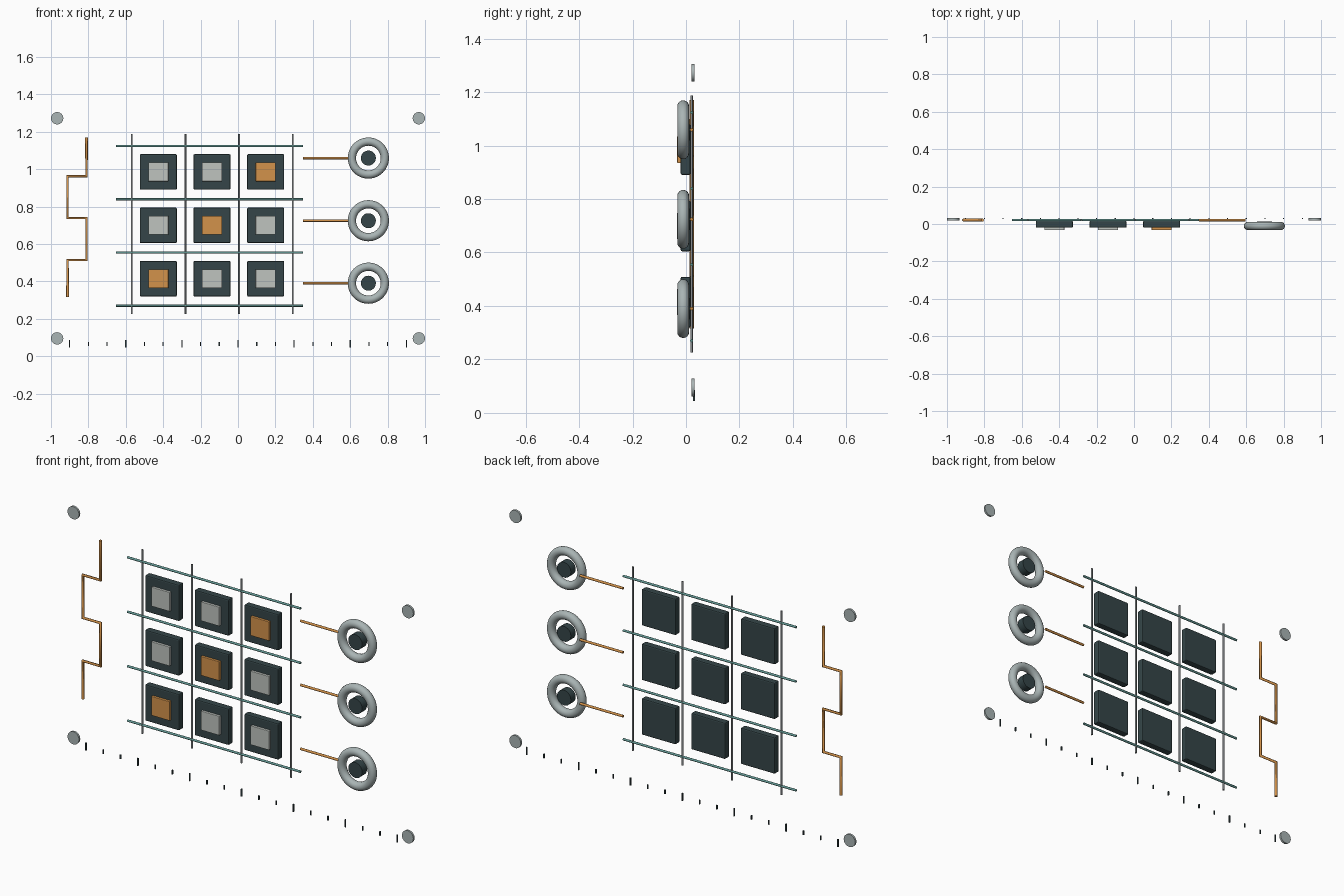
import bpy, math
from mathutils import Vector

if "Cube" in bpy.data.objects:
    bpy.data.objects.remove(bpy.data.objects["Cube"])


def material(name, rgb):
    m = bpy.data.materials.new(name)
    m.diffuse_color = (*rgb, 1)
    m.use_nodes = True
    m.node_tree.nodes["Principled BSDF"].inputs["Base Color"].default_value = m.diffuse_color
    return m


DARK = material("dark_slate", (0.035, 0.06, 0.065))
LIGHT = material("pale_grey", (0.52, 0.55, 0.52))
COPPER = material("copper", (0.65, 0.29, 0.07))
TEAL = material("teal", (0.13, 0.33, 0.31))
STEEL = material("steel", (0.4, 0.46, 0.46))
GREY = material("mid_grey", (0.25, 0.27, 0.28))


def finish(name, mat, smooth=False):
    ob = bpy.context.object
    ob.name = name
    ob.data.materials.append(mat)
    if smooth:
        bpy.ops.object.shade_smooth_by_angle(angle=math.radians(40))
    return ob


def box(name, x, z, w, h, y0, y1, mat, bevel=0):
    bpy.ops.mesh.primitive_cube_add(size=1, location=(x, (y0 + y1) / 2, z))
    bpy.context.object.scale = (w, y1 - y0, h)
    bpy.ops.object.transform_apply(location=False, rotation=False, scale=True)
    ob = finish(name, mat)
    if bevel:
        b = ob.modifiers.new("edge", 'BEVEL')
        b.width, b.segments = bevel, 2
    return ob


def disc(name, x, z, r, y0, y1, mat):
    bpy.ops.mesh.primitive_cylinder_add(vertices=32, radius=r, depth=y1 - y0,
                                        location=(x, (y0 + y1) / 2, z),
                                        rotation=(math.pi / 2, 0, 0))
    return finish(name, mat, True)


def wire(name, points, r, mat, y=0.021):
    # round wire through (x, z) points
    cu = bpy.data.curves.new(name, 'CURVE')
    cu.dimensions = '3D'
    cu.bevel_depth, cu.bevel_resolution, cu.use_fill_caps = r, 2, True
    sp = cu.splines.new('POLY')
    sp.points.add(len(points) - 1)
    for p, (x, z) in zip(sp.points, points):
        p.co = (x, y, z, 1)
    cu.materials.append(mat)
    ob = bpy.data.objects.new(name, cu)
    bpy.context.collection.objects.link(ob)
    return ob


# routing lattice
for i in range(4):
    z = 0.27 + 0.2845 * i
    wire(f"lattice_row_{i}", [(-0.653, z), (0.348, z)], 0.006, TEAL)
    x = -0.568 + 0.287 * i
    wire(f"lattice_column_{i}", [(x, 0.225), (x, 1.187)], 0.005, GREY)

# logic blocks with raised caps, copper on the diagonal
for r in range(3):
    for c in range(3):
        x, z = -0.426 + 0.287 * c, 0.414 + 0.2855 * r
        box(f"block_{r}_{c}", x, z, 0.198, 0.19, -0.020, 0.017, DARK, 0.006)
        box(f"block_cap_{r}_{c}", x, z, 0.107, 0.1, -0.033, -0.018,
            COPPER if r == c else LIGHT, 0.002)

# output rings, hubs and their leads
for i, z in enumerate((0.39, 0.724, 1.059)):
    bpy.ops.mesh.primitive_torus_add(major_segments=48, minor_segments=16,
                                     major_radius=0.088, minor_radius=0.022,
                                     location=(0.697, -0.0105, z),
                                     rotation=(math.pi / 2, 0, 0))
    finish(f"output_ring_{i}", STEEL, True)
    disc(f"output_hub_{i}", 0.697, z, 0.04, -0.027, 0.013, DARK)
    wire(f"output_lead_{i}", [(0.348, z), (0.597, z)], 0.0065, COPPER)

# stepped input trace
wire("input_trace", [(-0.81, 1.17), (-0.81, 0.962), (-0.911, 0.962),
                     (-0.911, 0.738), (-0.81, 0.738), (-0.81, 0.513),
                     (-0.911, 0.513), (-0.911, 0.315)], 0.008, COPPER)

# corner fasteners
for sx in (-1, 1):
    for z in (0.095, 1.272):
        disc(f"fastener_{sx}_{z}", sx * 0.967, z, 0.033, 0.020, 0.031, STEEL)

# measuring scale, longer tick every third mark
for i in range(19):
    box(f"scale_tick_{i}", -0.9 + 0.1 * i, 0.065, 0.006,
        0.04 if i % 3 == 0 else 0.022, 0.027, 0.033, DARK)
